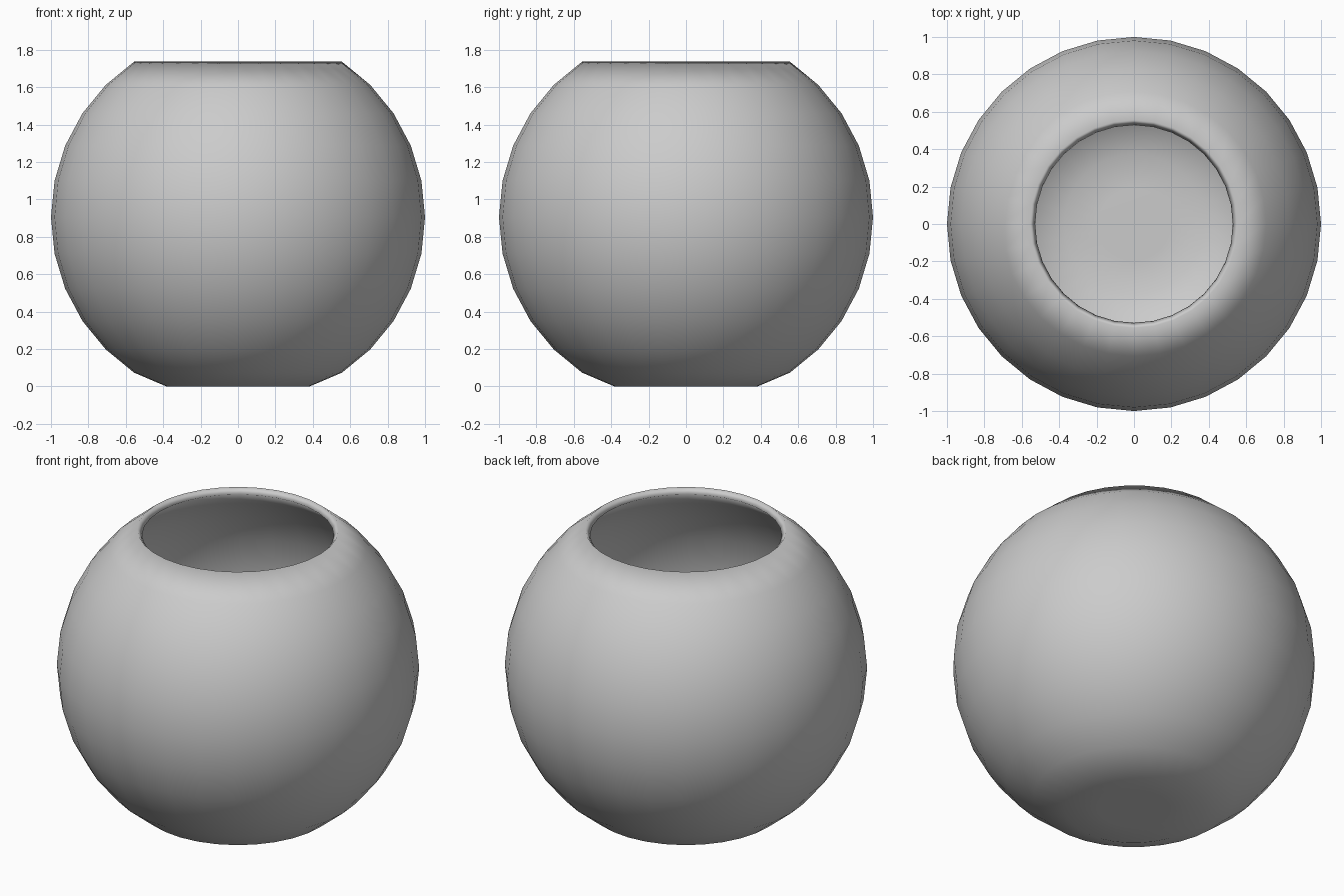
import bpy, bmesh

if "Cube" in bpy.data.objects:
    bpy.data.objects.remove(bpy.data.objects["Cube"])

BASE = 0.905   # height of the sphere centre above the floor

# Round bowl: a 32 x 16 sphere, opened at the top and flattened at the bottom
bm = bmesh.new()
bmesh.ops.create_uvsphere(bm, u_segments=32, v_segments=16, radius=1.0)
bmesh.ops.delete(bm, geom=[v for v in bm.verts if v.co.z > 0.86], context='VERTS')
for v in bm.verts:
    v.co.z = max(v.co.z, -BASE) + BASE
for f in bm.faces:
    f.smooth = True
bmesh.ops.recalc_face_normals(bm, faces=bm.faces)
# Keep the shell facing outwards
low = min(bm.faces, key=lambda f: f.calc_center_median().z)
if low.normal.z > 0:
    bmesh.ops.reverse_faces(bm, faces=bm.faces)

mesh = bpy.data.meshes.new("bowl")
bm.to_mesh(mesh)
bm.free()
bowl = bpy.data.objects.new("bowl", mesh)
bpy.context.collection.objects.link(bowl)

# Wall thickness, grown inwards
wall = bowl.modifiers.new("wall", 'SOLIDIFY')
wall.thickness = 0.043
wall.offset = -1
